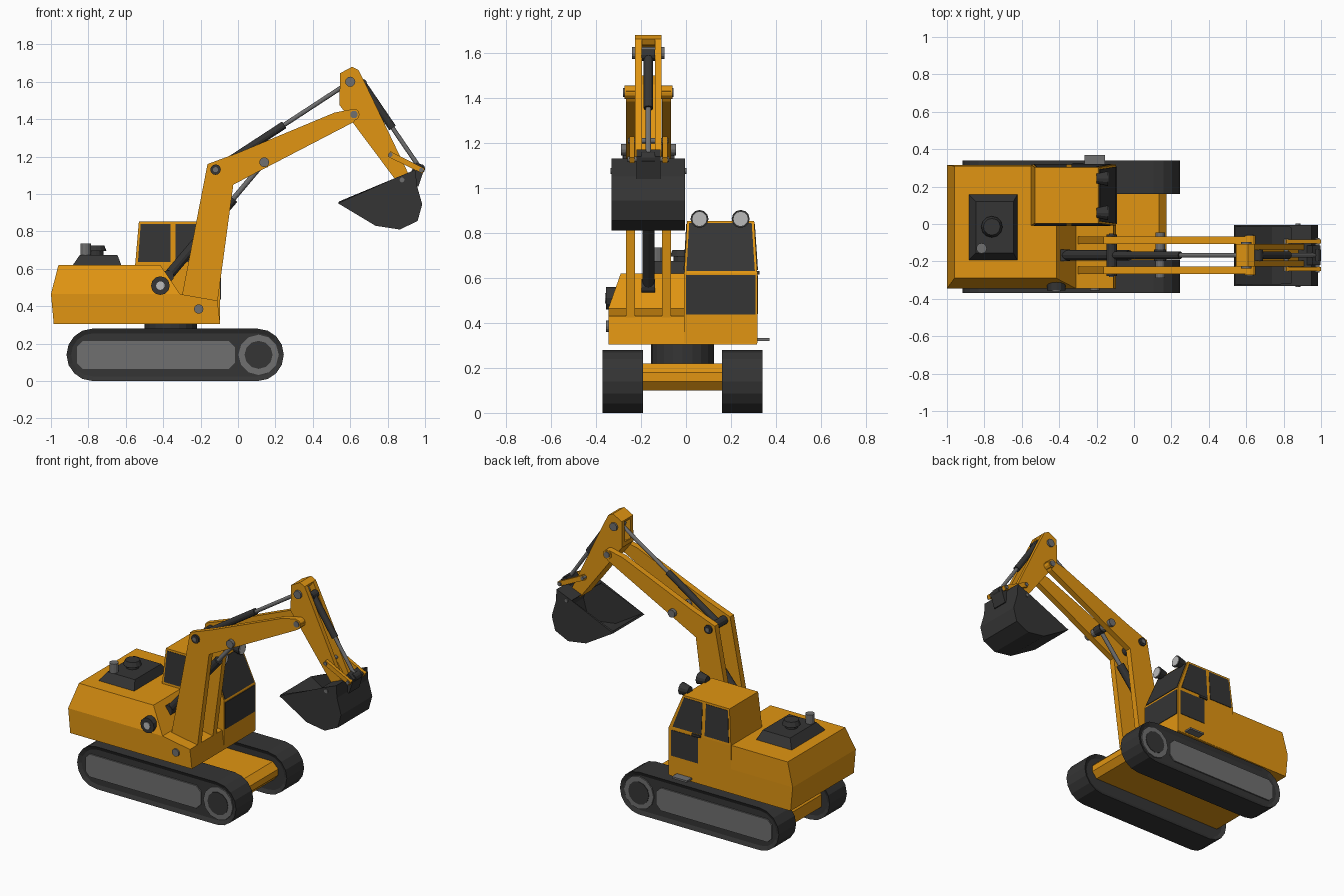
import bpy, bmesh
from math import pi, cos, sin
from mathutils import Vector

if "Cube" in bpy.data.objects:
    bpy.data.objects.remove(bpy.data.objects["Cube"])


def material(name, rgb):
    m = bpy.data.materials.new(name)
    m.diffuse_color = (*rgb, 1)
    m.use_nodes = True
    m.node_tree.nodes["Principled BSDF"].inputs["Base Color"].default_value = m.diffuse_color
    return m


YELLOW = material("yellow_paint", (0.75, 0.30, 0.006))
DARK = material("dark_metal", (0.035, 0.035, 0.035))
GREY = material("grey_metal", (0.16, 0.16, 0.16))
LIGHT = material("light_grey", (0.5, 0.5, 0.5))
CY = -0.167  # centre plane of the digging arm


def finish(name, bm, mat):
    bmesh.ops.recalc_face_normals(bm, faces=bm.faces)
    me = bpy.data.meshes.new(name)
    bm.to_mesh(me)
    bm.free()
    me.materials.append(mat)
    ob = bpy.data.objects.new(name, me)
    bpy.context.collection.objects.link(ob)
    return ob


def prism(name, pts, y0, y1, mat, taper=None):
    """Extrude an XZ profile along y; taper=(z, d0, d1) pulls in the sides above z."""
    bm = bmesh.new()
    a = [bm.verts.new((x, y0, z)) for x, z in pts]
    b = [bm.verts.new((x, y1, z)) for x, z in pts]
    bm.faces.new(a)
    bm.faces.new(b[::-1])
    for i in range(len(pts)):
        j = (i + 1) % len(pts)
        bm.faces.new((a[i], b[i], b[j], a[j]))
    if taper:
        for v in a + b:
            if v.co.z > taper[0]:
                v.co.y += taper[1] if v in a else -taper[2]
    return finish(name, bm, mat)


def rod(name, p, q, r, mat, r2=None, n=12):
    """Cylinder or cone between two points."""
    p, q = Vector(p), Vector(q)
    bm = bmesh.new()
    bmesh.ops.create_cone(bm, cap_ends=True, segments=n, radius1=r,
                          radius2=r if r2 is None else r2, depth=(q - p).length)
    rot = (q - p).to_track_quat('Z', 'Y').to_matrix().to_4x4()
    rot.translation = (p + q) / 2
    bm.transform(rot)
    return finish(name, bm, mat)


def pin(name, x, z, y0, y1, r, mat):
    return rod(name, (x, y0, z), (x, y1, z), r, mat)


def box(name, x0, x1, y0, y1, z0, z1, mat):
    return prism(name, [(x0, z0), (x1, z0), (x1, z1), (x0, z1)], y0, y1, mat)


def ram(name, p, q, split, r, rr):
    """Hydraulic cylinder: dark barrel, grey rod, eyes at both ends."""
    p, q = Vector((p[0], CY, p[1])), Vector((q[0], CY, q[1]))
    m = p.lerp(q, split)
    rod(name + "_barrel", p, m, r, DARK)
    rod(name + "_rod", m, q, rr, GREY)
    for tag, c in (("base", p), ("end", q)):
        pin(name + "_eye_" + tag, c.x, c.z, CY - 0.03, CY + 0.03, r * 1.2, DARK)


# Tracks
def capsule(x0, x1, zc, r, n=8):
    return ([(x1 + r * cos(t), zc + r * sin(t)) for t in [pi * (i / n - .5) for i in range(n + 1)]] +
            [(x0 + r * cos(t), zc + r * sin(t)) for t in [pi * (i / n + .5) for i in range(n + 1)]])


for side, y0, y1, out in (("right", -0.37, -0.19, -1), ("left", 0.16, 0.34, 1)):
    t = prism("track_" + side, capsule(-0.777, 0.105, 0.14, 0.14), y0, y1, DARK)
    bm = bmesh.new()
    bm.from_mesh(t.data)
    caps = [f for f in bm.faces if len(f.verts) > 4]
    bmesh.ops.inset_individual(bm, faces=caps, thickness=0.025, depth=-0.012)
    bm.to_mesh(t.data)
    bm.free()
    yf = y0 if out < 0 else y1
    ys = sorted((yf - out * 0.03, yf - out * 0.004))
    prism("track_panel_" + side, [(-0.83, 0.065), (-0.05, 0.065), (-0.015, 0.1), (-0.015, 0.18),
          (-0.05, 0.215), (-0.83, 0.215), (-0.86, 0.185), (-0.86, 0.095)], *ys, GREY)
    pin("track_wheel_" + side, 0.11, 0.14, ys[0], ys[1], 0.108, GREY)
    pin("wheel_hub_" + side, 0.11, 0.14, ys[0] - 0.003, ys[1] + 0.003, 0.075, DARK)

# Undercarriage and swing ring
prism("undercarriage", [(-0.85, 0.10), (0.14, 0.10), (0.175, 0.14), (0.175, 0.18), (0.135, 0.22),
      (-0.81, 0.22), (-0.85, 0.18)], -0.2, 0.17, YELLOW)
rod("swing_ring", (-0.36, -0.015, 0.2), (-0.36, -0.015, 0.31), 0.14, DARK, n=20)

# House
prism("house_lower", [(-0.985, 0.305), (-0.095, 0.305), (-0.11, 0.43), (-0.31, 0.465), (-1.0, 0.465)],
      -0.345, 0.315, YELLOW)
prism("house_upper", [(-1.0, 0.465), (-0.31, 0.465), (-0.415, 0.62), (-0.96, 0.62)],
      -0.345, 0.315, YELLOW, (0.5, 0.055, 0.005))
pin("house_pin", -0.415, 0.51, -0.355, -0.29, 0.05, DARK)
pin("house_pin_core", -0.415, 0.51, -0.36, -0.3, 0.023, LIGHT)
pin("boom_foot_pin", -0.21, 0.385, -0.355, -0.32, 0.025, GREY)

# Engine cover
hood = prism("engine_cover", [(-0.89, 0.61), (-0.62, 0.61), (-0.645, 0.675), (-0.845, 0.675)],
             -0.2, 0.165, DARK, (0.65, 0.045, 0.045))
rod("intake_stem", (-0.76, -0.015, 0.67), (-0.76, -0.015, 0.705), 0.04, DARK)
rod("intake_cap", (-0.76, -0.015, 0.695), (-0.76, -0.015, 0.725), 0.057, DARK, 0.045)
rod("exhaust", (-0.815, -0.13, 0.67), (-0.815, -0.13, 0.735), 0.028, GREY)

# Cab
box("cab_base", -0.55, -0.095, -0.008, 0.317, 0.31, 0.62, YELLOW)
T = (0.7, 0.012, 0.014)
prism("cab_top", [(-0.55, 0.62), (-0.095, 0.62), (-0.19, 0.853), (-0.53, 0.853)], -0.008, 0.317, YELLOW, T)
prism("side_window_front", [(-0.335, 0.635), (-0.125, 0.635), (-0.2, 0.84), (-0.335, 0.84)],
      -0.011, 0.32, DARK, T)
prism("side_window_rear", [(-0.535, 0.635), (-0.36, 0.635), (-0.36, 0.84), (-0.52, 0.84)],
      -0.011, 0.32, DARK, T)
box("door_lower_window", -0.31, -0.115, 0.30, 0.32, 0.44, 0.61, DARK)
prism("windscreen", [(-0.12, 0.63), (-0.095, 0.63), (-0.182, 0.843), (-0.21, 0.843)], 0.002, 0.306, DARK, T)
box("front_lower_window", -0.12, -0.091, 0.0, 0.308, 0.437, 0.612, DARK)
box("door_handle", -0.33, -0.27, 0.31, 0.327, 0.615, 0.63, DARK)
box("cab_step", -0.265, -0.155, 0.30, 0.37, 0.32, 0.332, GREY)
for i, y in enumerate((0.06, 0.243)):
    rod(f"lamp_{i}", (-0.2, y, 0.862), (-0.14, y, 0.862), 0.026, DARK, 0.04)
    rod(f"lamp_lens_{i}", (-0.15, y, 0.862), (-0.136, y, 0.862), 0.032, LIGHT)

# Boom plates
boom = [(-0.30, 0.455), (-0.163, 1.16), (0.0, 1.22), (0.516, 1.435), (0.62, 1.455), (0.65, 1.43),
        (0.62, 1.385), (-0.025, 1.05), (-0.11, 0.42)]
for side, s in (("right", -1), ("left", 1)):
    y = CY + s * 0.08
    prism("boom_plate_" + side, boom, y - 0.02, y + 0.02, YELLOW)
    pin("boom_tip_boss_" + side, 0.62, 1.425, y - 0.026, y + 0.026, 0.03, YELLOW)
    # Stick side plates and bucket links
    y = CY + s * 0.044
    prism("stick_plate_" + side, [(0.61, 1.68), (0.545, 1.645), (0.543, 1.475), (0.60, 1.40), (0.85, 1.065),
          (0.915, 1.10), (0.70, 1.55), (0.645, 1.662)], y - 0.015, y + 0.015, YELLOW)
    y = CY + s * 0.073
    prism("bucket_link_" + side, [(0.80, 1.20), (0.985, 1.11), (1.0, 1.135), (0.815, 1.228)],
          y - 0.011, y + 0.011, YELLOW)
prism("stick_cap", [(0.61, 1.68), (0.545, 1.645), (0.555, 1.625), (0.63, 1.635), (0.645, 1.662)],
      CY - 0.03, CY + 0.03, YELLOW)
prism("stick_web", [(0.545, 1.50), (0.543, 1.475), (0.60, 1.40), (0.85, 1.065), (0.89, 1.085), (0.62, 1.46)],
      CY - 0.03, CY + 0.03, YELLOW)

# Hydraulic cylinders
ram("boom_ram", (-0.375, 0.56), (0.14, 1.17), 0.68, 0.027, 0.014)
ram("stick_ram", (-0.12, 1.13), (0.60, 1.60), 0.51, 0.021, 0.012)
ram("bucket_ram", (0.665, 1.59), (0.975, 1.135), 0.52, 0.021, 0.012)

# Pins
for name, x, z, w, r, m in (("boom_knee_pin", -0.12, 1.13, 0.112, 0.028, DARK),
                            ("boom_knee_core", -0.12, 1.13, 0.116, 0.014, GREY),
                            ("boom_ram_pin", 0.14, 1.17, 0.122, 0.026, GREY),
                            ("stick_ram_pin", 0.60, 1.60, 0.072, 0.027, GREY),
                            ("stick_pin", 0.62, 1.425, 0.112, 0.02, GREY),
                            ("link_pin", 0.815, 1.21, 0.09, 0.012, GREY),
                            ("link_end_pin", 0.98, 1.128, 0.092, 0.012, GREY),
                            ("bucket_pin", 0.877, 1.075, 0.169, 0.013, GREY)):
    pin(name, x, z, CY - w, CY + w, r, m)

# Bucket: open shell with thickness, plus mounting ears
bucket = prism("bucket", [(0.535, 0.95), (0.735, 0.83), (0.865, 0.81), (0.96, 0.855), (0.985, 0.945),
               (0.955, 1.05), (0.95, 1.13), (0.84, 1.085)], -0.331, -0.005, DARK)
bm = bmesh.new()
bm.from_mesh(bucket.data)
mouth = min((f for f in bm.faces if len(f.verts) == 4),
            key=lambda f: (f.calc_center_median() - Vector((0.6875, -0.168, 1.0175))).length)
bmesh.ops.delete(bm, geom=[mouth], context='FACES_ONLY')
bm.to_mesh(bucket.data)
bm.free()
shell = bucket.modifiers.new("shell", 'SOLIDIFY')
shell.thickness = 0.014
shell.offset = -1
prism("bucket_ear", [(0.94, 1.04), (0.965, 1.04), (0.998, 1.14), (0.955, 1.17), (0.92, 1.11)],
      CY - 0.053, CY + 0.053, DARK)
